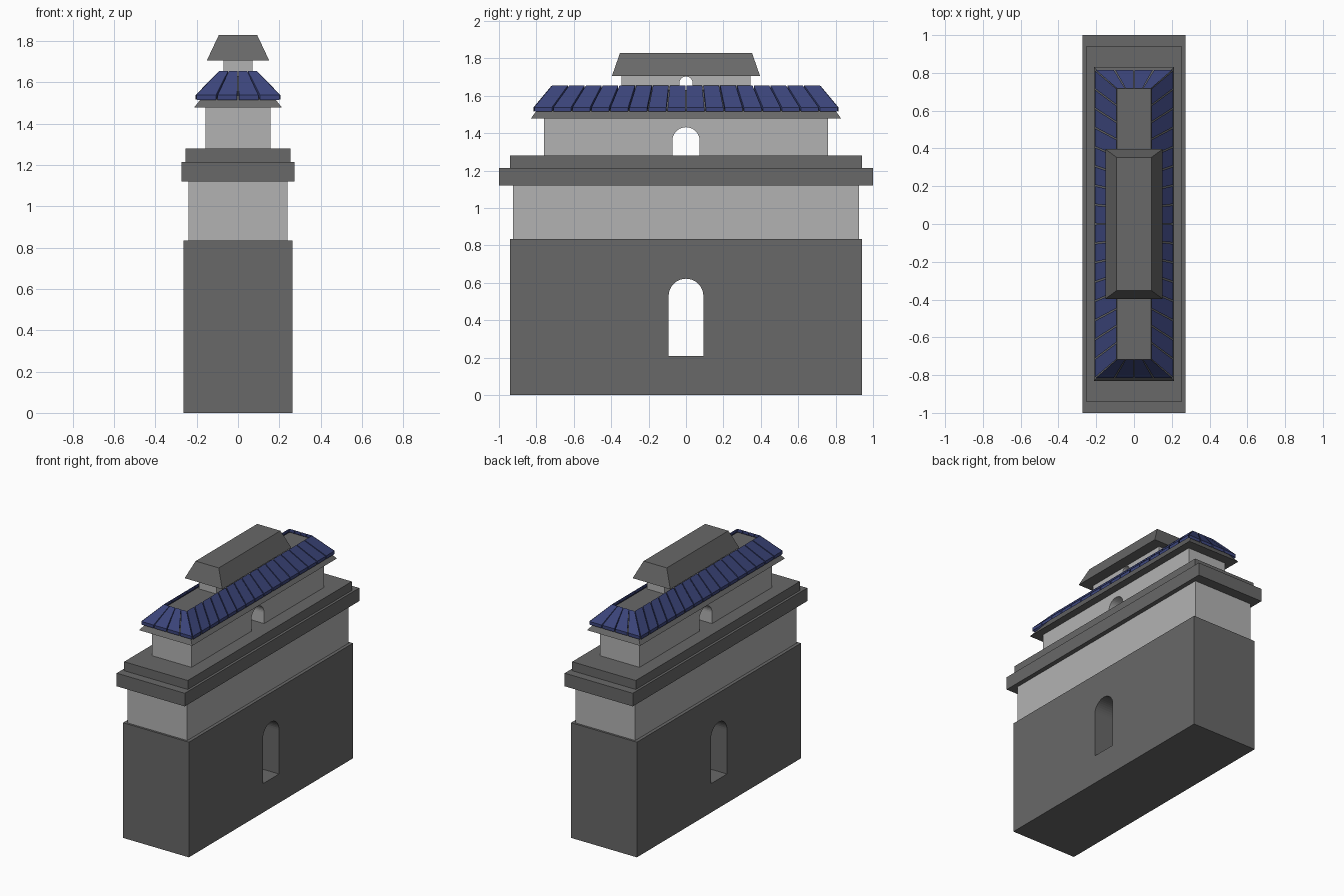
import bpy, bmesh
from math import pi, cos, sin
from mathutils import Vector

if "Cube" in bpy.data.objects:
    bpy.data.objects.remove(bpy.data.objects["Cube"])


def material(name, rgb):
    m = bpy.data.materials.new(name)
    m.diffuse_color = (*rgb, 1)
    m.use_nodes = True
    m.node_tree.nodes["Principled BSDF"].inputs["Base Color"].default_value = m.diffuse_color
    return m


DARK = material("dark_stone", (0.14, 0.14, 0.14))
LIGHT = material("light_stone", (0.45, 0.45, 0.45))
BLUE = material("blue_tile", (0.045, 0.06, 0.2))


def finish(name, bm, mat):
    bmesh.ops.recalc_face_normals(bm, faces=bm.faces)
    me = bpy.data.meshes.new(name)
    bm.to_mesh(me)
    bm.free()
    if mat:
        me.materials.append(mat)
    ob = bpy.data.objects.new(name, me)
    bpy.context.collection.objects.link(ob)
    return ob


def hexa(bm, pts):
    # Six-sided solid from four lower then four upper corners
    v = [bm.verts.new(p) for p in pts]
    bm.faces.new(v[3::-1])
    bm.faces.new(v[4:])
    for i in range(4):
        j = (i + 1) % 4
        bm.faces.new((v[i], v[j], v[j + 4], v[i + 4]))


def ring(x, y, z):
    return [Vector((x, -y, z)), Vector((x, y, z)), Vector((-x, y, z)), Vector((-x, -y, z))]


def tier(name, x, y, z0, z1, mat, top=None):
    # Box, or hipped block when a smaller top is given
    bm = bmesh.new()
    hexa(bm, ring(x, y, z0) + ring(*(top or (x, y)), z1))
    return finish(name, bm, mat)


def cut_arch(wall, r, z0, z1):
    # Round-headed passage running right through along x
    prof = [(-r, z0), (r, z0)]
    prof += [(r * cos(pi * i / 20), z1 - r + r * sin(pi * i / 20)) for i in range(21)]
    bm = bmesh.new()
    f = bm.faces.new([bm.verts.new((-0.5, y, z)) for y, z in prof])
    ext = bmesh.ops.extrude_face_region(bm, geom=[f])["geom"]
    bmesh.ops.translate(bm, vec=(1, 0, 0), verts=[e for e in ext if isinstance(e, bmesh.types.BMVert)])
    bmesh.ops.remove_doubles(bm, verts=bm.verts, dist=1e-5)
    cutter = finish(wall.name + "_arch_cutter", bm, wall.data.materials[0])
    cutter.hide_render = True
    mod = wall.modifiers.new("arch", "BOOLEAN")
    mod.operation, mod.solver, mod.object = "DIFFERENCE", "EXACT", cutter
    bpy.context.view_layer.objects.active = wall
    bpy.ops.object.modifier_apply(modifier=mod.name)
    bpy.data.objects.remove(cutter)


# Lower gate body and cornices
base = tier("base_block", 0.264, 0.94, 0, 0.835, DARK)
cut_arch(base, 0.093, 0.21, 0.622)
tier("upper_band", 0.24, 0.925, 0.835, 1.12, LIGHT)
tier("wide_cornice", 0.273, 1.0, 1.12, 1.215, DARK)
tier("stepped_cornice", 0.255, 0.94, 1.215, 1.28, DARK)

# Gallery with archway and hipped eave
gallery = tier("gallery", 0.158, 0.758, 1.28, 1.48, LIGHT)
cut_arch(gallery, 0.073, 1.2, 1.432)
tier("lower_roof", 0.213, 0.83, 1.478, 1.63, DARK, (0.09, 0.718))

# Tiles fanned round the four slopes
bm = bmesh.new()
low, high = ring(0.206, 0.815, 1.515), ring(0.092, 0.718, 1.632)
lift, gap = Vector((0, 0, 0.023)), 0.004
for side in range(4):
    nxt = (side + 1) % 4
    n = 16 if side % 2 == 0 else 4
    g = gap / (low[nxt] - low[side]).length
    for i in range(n):
        a, b = i / n + g, (i + 1) / n - g
        quad = [low[side].lerp(low[nxt], a), low[side].lerp(low[nxt], b),
                high[side].lerp(high[nxt], b), high[side].lerp(high[nxt], a)]
        hexa(bm, quad + [p + lift for p in quad])
finish("roof_tiles", bm, BLUE)

# Small lantern room and its cap
lantern = tier("lantern", 0.07, 0.345, 1.63, 1.71, LIGHT)
cut_arch(lantern, 0.035, 1.6, 1.703)
tier("lantern_roof", 0.151, 0.396, 1.706, 1.829, DARK, (0.093, 0.353))
